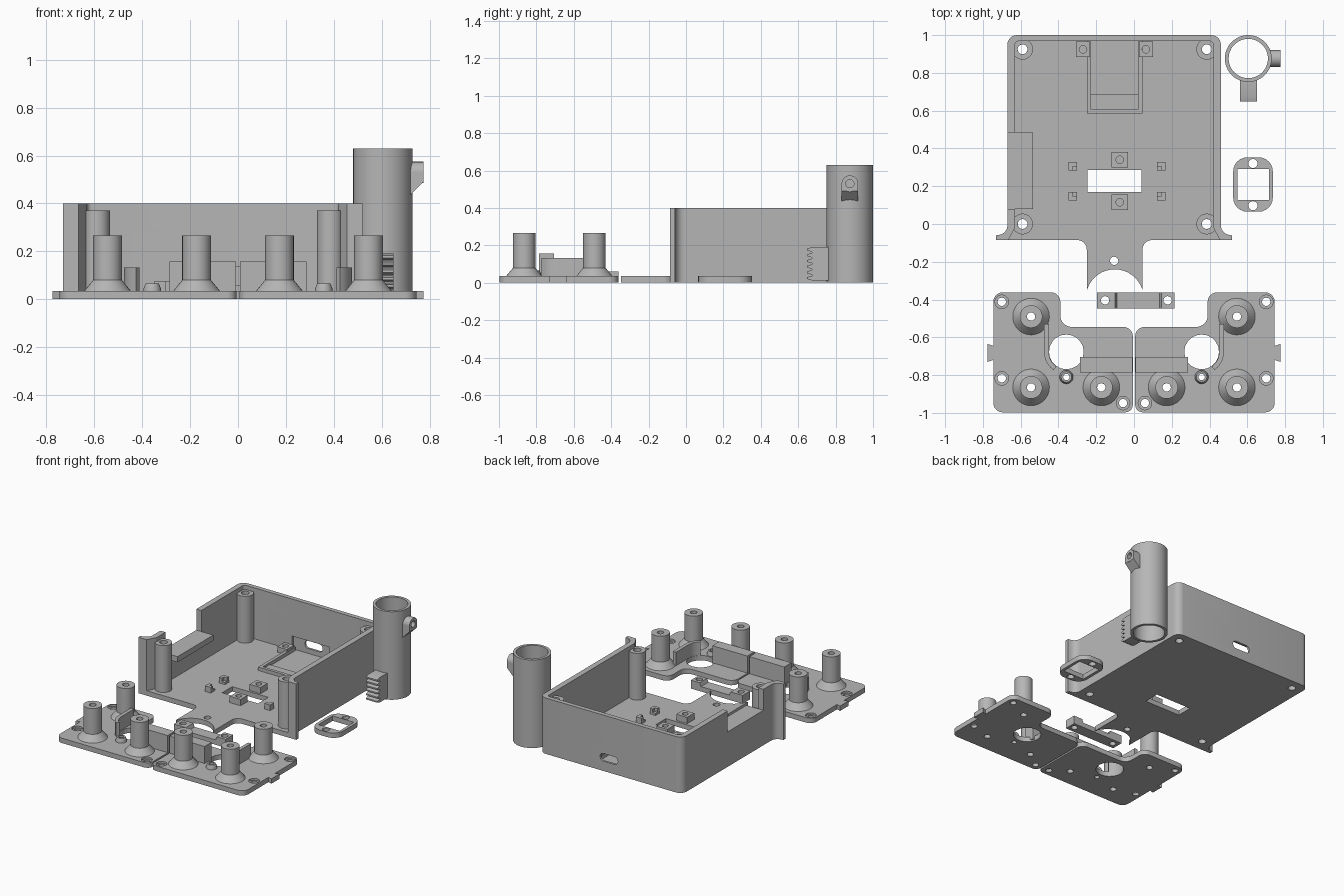
import bpy, bmesh, math
from mathutils import Vector

if "Cube" in bpy.data.objects:
    bpy.data.objects.remove(bpy.data.objects["Cube"])

mat = bpy.data.materials.new("plain grey")
mat.diffuse_color = (0.47, 0.47, 0.47, 1)
mat.use_nodes = True
mat.node_tree.nodes["Principled BSDF"].inputs["Base Color"].default_value = mat.diffuse_color


def finish(name, bm):
    bmesh.ops.recalc_face_normals(bm, faces=bm.faces)
    me = bpy.data.meshes.new(name)
    bm.to_mesh(me)
    bm.free()
    me.materials.append(mat)
    ob = bpy.data.objects.new(name, me)
    bpy.context.collection.objects.link(ob)
    return ob


def rounded(pts, n=6):
    """Outline of (x, y[, radius]) corners with each corner filleted."""
    out = []
    for i, p in enumerate(pts):
        c = Vector(p[:2])
        r = p[2] if len(p) > 2 else 0
        if not r:
            out.append(c)
            continue
        a = (Vector(pts[i - 1][:2]) - c).normalized()
        b = (Vector(pts[(i + 1) % len(pts)][:2]) - c).normalized()
        half = a.angle(b) / 2
        mid = c + (a + b).normalized() * r / math.sin(half)
        t = r / math.tan(half)
        u, v = c + a * t - mid, c + b * t - mid
        sweep = u.angle(v)
        for k in range(n + 1):
            f = k / n
            out.append(mid + (u * math.sin((1 - f) * sweep) + v * math.sin(f * sweep)) / math.sin(sweep))
    return out


def prism(name, pts, d0, d1, axis="z"):
    """Extrude an outline along an axis."""
    place = {"x": lambda u, v, d: (d, u, v), "y": lambda u, v, d: (u, d, v), "z": lambda u, v, d: (u, v, d)}[axis]
    bm = bmesh.new()
    lo = [bm.verts.new(place(p[0], p[1], d0)) for p in pts]
    hi = [bm.verts.new(place(p[0], p[1], d1)) for p in pts]
    bm.faces.new(lo)
    bm.faces.new(hi)
    for i in range(len(pts)):
        bm.faces.new((lo[i - 1], lo[i], hi[i], hi[i - 1]))
    return finish(name, bm)


def box(name, x0, x1, y0, y1, z0, z1):
    return prism(name, [(x0, y0), (x1, y0), (x1, y1), (x0, y1)], z0, z1)


def circle(u, v, r, n=24, a0=0, a1=360):
    full = a1 - a0 == 360
    return [(u + r * math.cos(math.radians(a0 + (a1 - a0) * k / n)),
             v + r * math.sin(math.radians(a0 + (a1 - a0) * k / n))) for k in range(n if full else n + 1)]


def lathe(name, x, y, profile, n=32):
    """Spin a closed (radius, z) section into a hollow ring."""
    bm = bmesh.new()
    rings = [[bm.verts.new((x + r * math.cos(2 * math.pi * k / n), y + r * math.sin(2 * math.pi * k / n), z))
              for r, z in profile] for k in range(n)]
    m = len(profile)
    for k in range(n):
        a, b = rings[k - 1], rings[k]
        for j in range(m):
            bm.faces.new((a[j - 1], b[j - 1], b[j], a[j]))
    return finish(name, bm)


def cut(ob, *cutters):
    for c in cutters:
        md = ob.modifiers.new("cut", "BOOLEAN")
        md.operation, md.solver, md.object = "DIFFERENCE", "EXACT", c
    dg = bpy.context.evaluated_depsgraph_get()
    me = bpy.data.meshes.new_from_object(ob.evaluated_get(dg))
    ob.modifiers.clear()
    ob.data = me
    for c in cutters:
        bpy.data.objects.remove(c)
    return ob


def hole(x, y, r, z0=-0.1, z1=0.8):
    return prism("cutter", circle(x, y, r, 20), z0, z1)


T = 0.035  # floor and plate thickness

# Case floor with front tongue and round bite
cy, R = -0.393, 0.153
bite = circle(-0.102, cy, R, 16, 163, 17)
floor = prism("case_floor", rounded(
    [(0.045, -0.345), (0.045, -0.085, 0.05), (0.46, -0.085), (0.43, -0.02), (0.43, 0.98), (-0.64, 0.98),
     (-0.64, -0.02), (-0.67, -0.085), (-0.25, -0.085, 0.05), (-0.25, -0.345)] + bite), 0, T)
posts = [(x, y) for x in (-0.59, 0.385) for y in (0, 0.925)]
cut(floor, box("cutter", -0.245, 0.04, 0.17, 0.285, -1, 1), hole(-0.105, -0.195, 0.022),
    *[hole(x, y, 0.026) for x, y in posts])

# Case walls, open at the front with flared ends
walls = prism("case_walls", rounded(
    [(-0.73, -0.06), (-0.67, -0.05, 0.05), (-0.67, 1, 0.05), (0.46, 1, 0.05), (0.46, -0.05, 0.05),
     (0.52, -0.06), (0.52, -0.085), (0.455, -0.085), (0.42, -0.02, 0.05), (0.42, 0.968, 0.02),
     (-0.63, 0.968, 0.02), (-0.63, -0.02, 0.05), (-0.665, -0.085), (-0.73, -0.085)]), 0, 0.4)
slot = rounded([(-0.16, 0.07, 0.025), (-0.02, 0.07, 0.025), (-0.02, 0.125, 0.025), (-0.16, 0.125, 0.025)])
cut(walls, box("cutter", -0.8, -0.6, 0.08, 0.485, 0.25, 0.5),
    box("cutter", -0.25, 0.045, 0.95, 0.985, T, 0.135), prism("cutter", slot, 0.9, 1.1, "y"))
box("side_shelf", -0.668, -0.535, 0.08, 0.485, 0.21, 0.25)

# Case posts
for x, y in posts:
    lathe("case_post", x, y, [(0.026, 0), (0.055, 0), (0.055, 0.37), (0.026, 0.37)])

# Socket frame on the floor, with screw blocks
prism("socket_frame", [(-0.25, 0.975), (-0.25, 0.585), (0.045, 0.585), (0.045, 0.975), (0.022, 0.975),
                       (0.022, 0.607), (-0.227, 0.607), (-0.227, 0.975)], 0.01, 0.06)
box("socket_step", -0.23, 0.025, 0.6, 0.685, 0.01, 0.045)
for x, y, w, z in [(-0.27, 0.925, 0.037, 0.075), (0.063, 0.925, 0.037, 0.075),
                   (-0.075, 0.34, 0.043, 0.08), (-0.075, 0.115, 0.043, 0.08)]:
    cut(box("screw_block", x - w, x + w, y - 0.04, y + 0.04, 0.01, z), hole(x, y, 0.02, 0.03))
for x, sx in ((-0.325, 1), (0.145, -1)):
    for y, sy in ((0.305, -1), (0.147, 1)):
        w = 0.023
        prism("corner_stop", [(x - sx * w, y - sy * w), (x + sx * w, y - sy * w), (x + sx * w, y),
                              (x, y), (x, y + sy * w), (x - sx * w, y + sy * w)], 0.01, 0.075)
        box("corner_stop_foot", x - w, x + w, y - w, y + w, 0.01, 0.05)

# Button plates, a mirrored pair
for s in (-1, 1):
    side = "left" if s < 0 else "right"
    m = lambda pts: [(s * p[0],) + tuple(p[1:]) for p in pts]
    plate = prism(side + "_plate", rounded(m(
        [(0.745, -0.362, 0.05), (0.39, -0.362, 0.05), (0.39, -0.545, 0.06), (0.006, -0.545, 0.05),
         (0.006, -0.997, 0.04), (0.745, -0.997, 0.05), (0.745, -0.72), (0.775, -0.73),
         (0.775, -0.635), (0.745, -0.645)])), 0, T)
    studs = [(0.545, -0.49), (0.545, -0.865), (0.173, -0.865)]
    screws = [(0.7, -0.412), (0.7, -0.817), (0.058, -0.948)]
    cut(plate, hole(s * 0.358, -0.677, 0.092), hole(s * 0.358, -0.81, 0.017),
        *[hole(s * x, y, 0.022) for x, y in studs + screws],
        *[hole(s * x, y, 0.036, 0.022) for x, y in screws])
    for x, y in studs:
        lathe(side + "_stud", s * x, y, [(0.022, 0), (0.05, 0), (0.097, T), (0.06, 0.08), (0.06, 0.265), (0.022, 0.265)])
    lathe(side + "_boss", s * 0.358, -0.81, [(0.017, 0.01), (0.036, 0.01), (0.036, 0.045), (0.028, 0.065), (0.017, 0.065)])
    box(side + "_divider", *sorted((s * 0.285, s * 0.008)), -0.785, -0.705, 0.01, 0.157)
    # curved guard beside the round opening
    guard = circle(0.358, -0.677, 0.093, 10, -55, 0) + [(0.451, -0.53), (0.476, -0.53)] + circle(0.358, -0.677, 0.118, 10, 0, -55)
    prism(side + "_guard", m(guard), 0.01, 0.132)

# Clamp bar
bar = prism("clamp_bar", [(-0.195, 0), (0.215, 0), (0.215, 0.06), (0.145, 0.06), (0.135, T), (-0.09, T),
                          (-0.1, 0.06), (-0.195, 0.06)], -0.447, -0.362, "y")
cut(bar, hole(-0.153, -0.404, 0.022), hole(0.178, -0.404, 0.022))

# Small bezel
bezel = prism("bezel", rounded([(0.525, 0.065, 0.075), (0.735, 0.065, 0.075), (0.735, 0.353, 0.075), (0.525, 0.353, 0.075)]), 0, T)
cut(bezel, box("cutter", 0.547, 0.714, 0.128, 0.29, -1, 1), hole(0.63, 0.32, 0.024), hole(0.63, 0.097, 0.024))

# Tall tube with screw lug and toothed rack
X, Y = 0.605, 0.876
def screw():
    return prism("cutter", circle(Y, 0.53, 0.022, 20), 0.66, 0.9, "x")
cut(lathe("tube", X, Y, [(0.104, 0), (0.124, 0), (0.124, 0.63), (0.104, 0.63)], 48), screw())
cut(prism("lug", circle(Y, 0.53, 0.044), 0.715, 0.775, "x"), screw())
cut(prism("lug_support", [(0.715, 0.43), (0.775, 0.49), (0.775, 0.53), (0.715, 0.53)], Y - 0.044, Y + 0.044, "y"), screw())
teeth = [(0.77, 0.19), (0.77, 0.012)]
for k in range(6):
    z = 0.012 + k * 0.0305
    teeth += [(0.675, z), (0.648, z + 0.008), (0.648, z + 0.018), (0.675, z + 0.026)]
prism("rack", teeth, 0.56, 0.65, "x")

# Smooth round surfaces, keep hard edges
bpy.ops.object.select_all(action="SELECT")
bpy.context.view_layer.objects.active = floor
bpy.ops.object.shade_smooth_by_angle(angle=math.radians(30))
